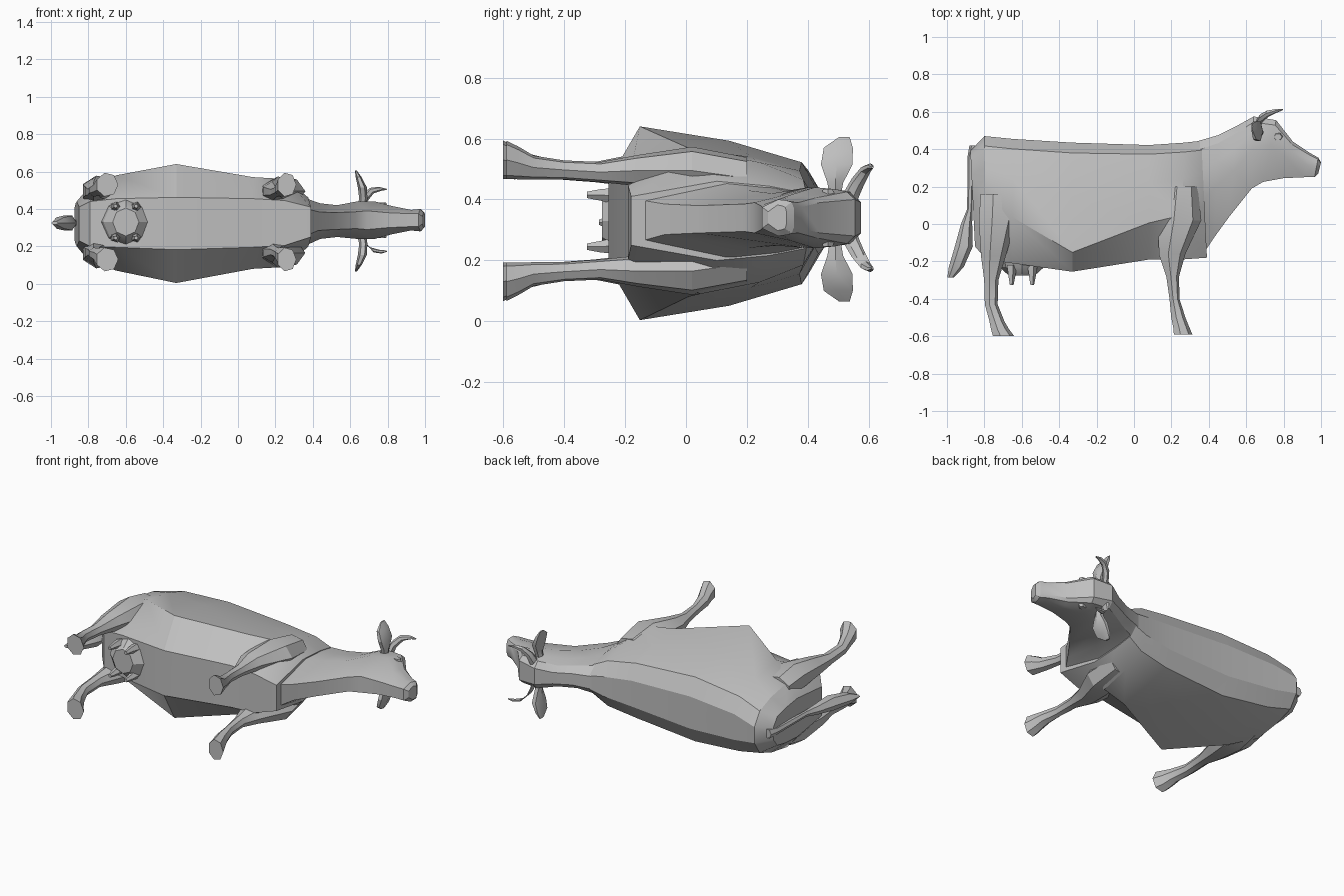
import bpy, bmesh, math
from mathutils import Vector

hide = bpy.data.materials.new("grey_hide")
hide.diffuse_color = (0.52, 0.52, 0.52, 1)
MID = 0.33  # the animal lies on its side: y is its height, z its width


def loft(name, rings, angle=28):
    """Skin a list of equal-length point rings and cap both ends."""
    bm = bmesh.new()
    rows = [[bm.verts.new(p) for p in ring] for ring in rings]
    n = len(rows[0])
    for a, b in zip(rows, rows[1:]):
        for i in range(n):
            j = (i + 1) % n
            bm.faces.new((a[i], a[j], b[j], b[i]))
    bm.faces.new(rows[0])
    bm.faces.new(rows[-1])
    bmesh.ops.recalc_face_normals(bm, faces=bm.faces)
    me = bpy.data.meshes.new(name)
    bm.to_mesh(me)
    bm.free()
    me.materials.append(hide)
    ob = bpy.data.objects.new(name, me)
    bpy.context.collection.objects.link(ob)
    bpy.ops.object.select_all(action='DESELECT')
    ob.select_set(True)
    bpy.context.view_layer.objects.active = ob
    bpy.ops.object.shade_smooth_by_angle(angle=math.radians(angle))
    return ob


def tube(name, stations, u, v, n=7):
    """Tube through stations (x, y, z, radius_u, radius_v)."""
    u, v = Vector(u), Vector(v)
    rings = []
    for x, y, z, a, b in stations:
        rings.append([Vector((x, y, z)) + u * a * math.cos(2 * math.pi * i / n)
                      + v * b * math.sin(2 * math.pi * i / n) for i in range(n)])
    return loft(name, rings)


def pair(name, stations, u, v, n=7, mid=MID):
    """Left and right copies; station z is the distance from the middle."""
    for side, s in (("left", 1), ("right", -1)):
        tube(f"{side}_{name}", [(x, y, mid + s * z, a, b) for x, y, z, a, b in stations],
             u, v, n)


def section(xt, yt, xb, yb, wt, ws, wm, wb, m, mid):
    """Body cross-section from its top point to its bottom point."""
    half = [(0, wt), (0.08, ws), (m * 0.5, ws * 0.4 + wm * 0.6), (m, wm), (1, wb)]
    pts = [(xt + (xb - xt) * t, yt + (yb - yt) * t, w) for t, w in half]
    return ([(x, y, mid + w) for x, y, w in pts]
            + [(x, y, mid - w) for x, y, w in reversed(pts)])


X, Y, Z = (1, 0, 0), (0, 1, 0), (0, 0, 1)

# torso, rump to brisket
loft("torso", [section(*s) for s in (
    (-.875, .39, -.85, -.12, .04, .09, .12, .09, .50, .32),
    (-.80, .47, -.79, -.19, .05, .13, .20, .12, .50, .32),
    (-.65, .455, -.65, -.21, .08, .17, .255, .13, .63, .325),
    (-.33, .435, -.33, -.255, .10, .20, .318, .14, .85, .322),
    (.08, .422, .08, -.19, .08, .17, .245, .13, .68, .325),
    (.27, .435, .25, -.19, .06, .14, .235, .12, .62, .325),
    (.36, .445, .39, -.18, .04, .09, .13, .08, .55, .33))])

# neck and head, to the muzzle
loft("neck_and_head", [section(*s) for s in (
    (.33, .44, .37, -.16, .04, .09, .13, .07, .55, .33),
    (.45, .475, .43, -.07, .035, .07, .095, .05, .50, .335),
    (.55, .525, .51, .04, .035, .065, .085, .045, .50, .335),
    (.64, .575, .63, .19, .05, .085, .10, .045, .45, .34),
    (.76, .555, .69, .225, .06, .085, .10, .05, .40, .34),
    (.85, .44, .80, .245, .05, .065, .075, .04, .50, .34),
    (.94, .38, .91, .25, .035, .05, .055, .035, .50, .34),
    (.985, .355, .965, .25, .03, .052, .06, .035, .50, .34),
    (1.0, .33, .985, .27, .02, .035, .042, .02, .50, .34))])

# hind legs, thigh to hoof
pair("hind_leg", (
    (-.73, .16, .15, .10, .07), (-.735, .02, .165, .105, .085),
    (-.755, -.17, .165, .07, .055), (-.765, -.30, .16, .04, .034),
    (-.765, -.43, .168, .036, .032), (-.735, -.52, .18, .042, .042),
    (-.72, -.56, .19, .05, .055), (-.70, -.60, .20, .06, .065)), X, Z)

# fore legs, shoulder to hoof
pair("fore_leg", (
    (.25, .20, .14, .09, .07), (.24, .02, .165, .12, .08),
    (.20, -.16, .165, .075, .052), (.205, -.28, .16, .036, .034),
    (.215, -.40, .167, .028, .032), (.235, -.50, .175, .04, .04),
    (.25, -.55, .19, .045, .055), (.26, -.59, .20, .052, .065)), X, Z)

# tail with its tuft
tube("tail", ((-.855, .42, .325, .025, .03), (-.872, .36, .325, .018, .022),
              (-.878, .08, .325, .014, .018), (-.895, .0, .325, .03, .03),
              (-.91, -.12, .325, .048, .045), (-.95, -.23, .325, .04, .035),
              (-.98, -.285, .325, .018, .01)), X, Z, 6)

# udder and teats
tube("udder", ((-.60, -.14, MID, .15, .14), (-.60, -.23, MID, .12, .115),
               (-.60, -.275, MID, .07, .075)), X, Z, 8)
for row, x in (("rear", -.655), ("front", -.545)):
    pair(f"{row}_teat", ((x, -.22, .08, .03, .03), (x, -.28, .085, .02, .02),
                         (x, -.325, .085, .011, .011)), X, Z, 5)

# ears: flat leaves facing forward
pair("ear", ((.66, .49, .07, .025, .02), (.67, .49, .12, .022, .03),
             (.665, .495, .18, .024, .06), (.645, .50, .235, .016, .055),
             (.63, .52, .27, .005, .02)), X, Y, 6, .335)

# horns curving outward and forward
pair("horn", ((.665, .535, .06, .028, .028), (.68, .565, .12, .022, .024),
              (.715, .59, .158, .018, .018), (.76, .605, .168, .013, .011),
              (.795, .612, .165, .004, .004)), (.6, 0, -.8), Y, 6, .34)

# brow bumps over the eyes
pair("brow", ((.765, .47, .06, .035, .03), (.77, .465, .095, .022, .018)), X, Y, 6, .34)
